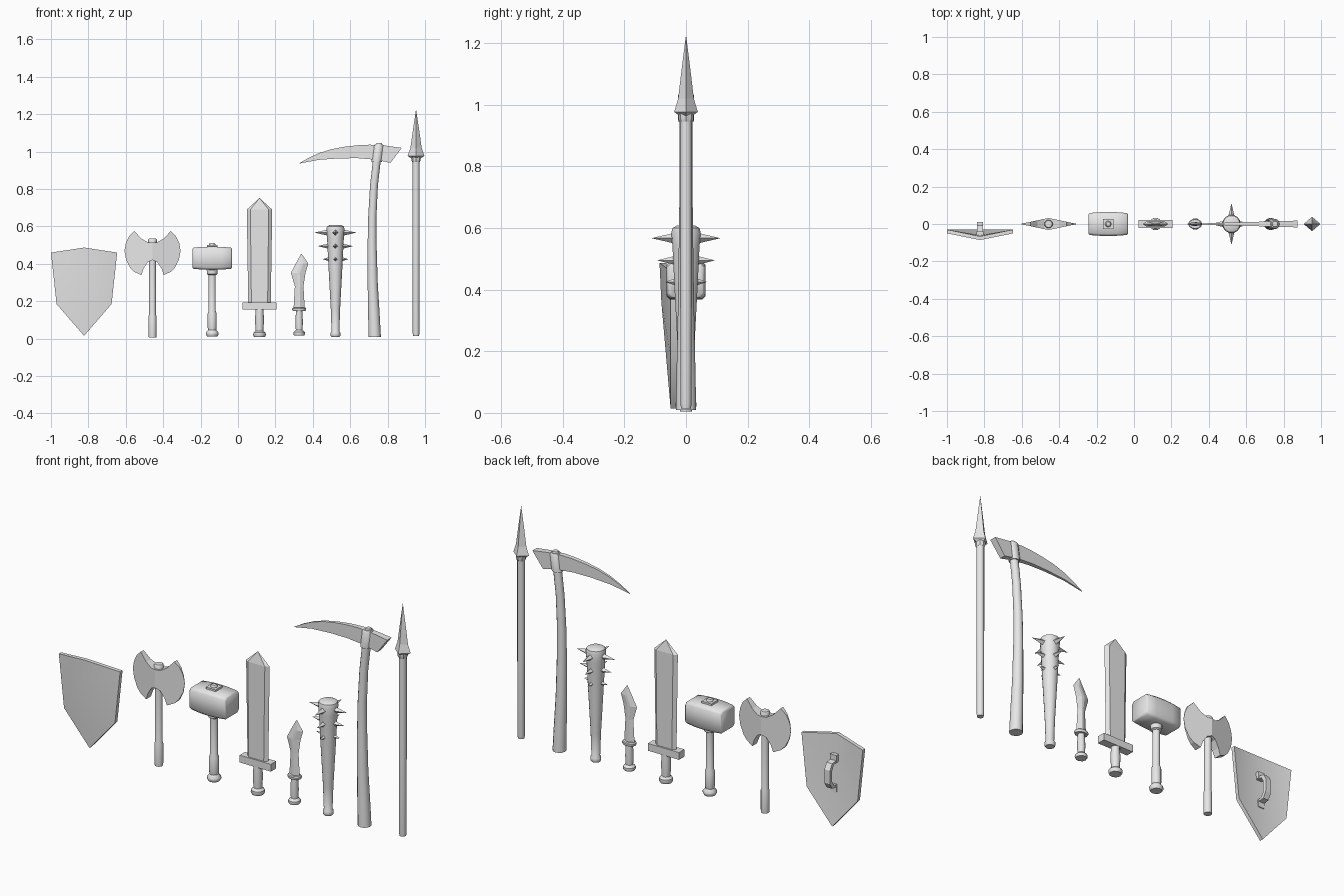
import bpy, bmesh, math
from mathutils import Vector

cube = bpy.data.objects.get("Cube")
if cube:
    bpy.data.objects.remove(cube)

grey = bpy.data.materials.new("plain_grey")
grey.use_nodes = True
grey.diffuse_color = (0.8, 0.8, 0.8, 1)
grey.node_tree.nodes["Principled BSDF"].inputs["Base Color"].default_value = (0.8, 0.8, 0.8, 1)


def finish(name, bm, angle=None):
    """Clean the mesh, link it as a named object, optionally smooth it."""
    bmesh.ops.remove_doubles(bm, verts=bm.verts, dist=0.0002)
    bmesh.ops.recalc_face_normals(bm, faces=bm.faces)
    mesh = bpy.data.meshes.new(name)
    bm.to_mesh(mesh)
    bm.free()
    mesh.materials.append(grey)
    obj = bpy.data.objects.new(name, mesh)
    bpy.context.collection.objects.link(obj)
    if angle:
        bpy.ops.object.select_all(action='DESELECT')
        obj.select_set(True)
        bpy.context.view_layer.objects.active = obj
        bpy.ops.object.shade_smooth_by_angle(angle=math.radians(angle))
    return obj


def loft(name, rings, angle=None):
    """Bridge rings of equal length and cap both ends."""
    bm = bmesh.new()
    rows = [[bm.verts.new(p) for p in ring] for ring in rings]
    n = len(rows[0])
    for a, b in zip(rows, rows[1:]):
        for i in range(n):
            j = (i + 1) % n
            bm.faces.new((a[i], a[j], b[j], b[i]))
    bm.faces.new(rows[0])
    bm.faces.new(rows[-1])
    return finish(name, bm, angle)


def turned(name, profile, sides=12, angle=40, squash=1):
    """Round part from (centre x, radius, z) stations."""
    turns = [2 * math.pi * i / sides for i in range(sides)]
    return loft(name, [[(x + r * math.cos(t), r * squash * math.sin(t), z) for t in turns]
                       for x, r, z in profile], angle)


def turned_at(name, x, profile, **kw):
    return turned(name, [(x, r, z) for r, z in profile], **kw)


def box(name, centre, size):
    bm = bmesh.new()
    bmesh.ops.create_cube(bm, size=1)
    bmesh.ops.scale(bm, vec=size, verts=bm.verts)
    bmesh.ops.translate(bm, vec=centre, verts=bm.verts)
    return finish(name, bm)


def plate(name, outline, thickness, angle=None):
    """Upright plate whose half thickness depends on x."""
    return loft(name, [[(x, s * thickness(x), z) for x, z in outline] for s in (-1, 1)], angle)


def blade(name, stations, flat):
    """Bevelled blade from (z, left, right, half thickness) stations."""
    rings = []
    for z, left, right, t in stations:
        mid, half = (left + right) / 2, (right - left) / 2 * flat
        rings.append([(left, 0, z), (mid - half, -t, z), (mid + half, -t, z),
                      (right, 0, z), (mid + half, t, z), (mid - half, t, z)])
    return loft(name, rings)


# Shield: bulged front, constant thickness
SX = -0.823
rim = [(-0.177, -0.05, 0.46), (0, -0.086, 0.487), (0.177, -0.05, 0.46),
       (0.147, -0.05, 0.185), (0, -0.05, 0.015), (-0.147, -0.05, 0.185)]
bm = bmesh.new()
sheets = []
for off in (0, 0.02):
    edge = [bm.verts.new((SX + x, y + off, z)) for x, y, z in rim]
    boss = bm.verts.new((SX, -0.08 + off, 0.36))
    sheets.append(edge)
    for i in range(6):
        bm.faces.new((edge[i], edge[(i + 1) % 6], boss))
for i in range(6):
    j = (i + 1) % 6
    bm.faces.new((sheets[0][i], sheets[0][j], sheets[1][j], sheets[1][i]))
finish("shield_body", bm, 40)

# Shield handle: arched strap with two feet
arch = [(-0.06, 0.36), (-0.015, 0.355), (0.003, 0.325), (0.003, 0.255), (-0.015, 0.225), (-0.06, 0.22)]
rings = []
for y, z in arch:
    inner = Vector((y, z)).lerp(Vector((-0.06, 0.29)), 0.17)
    rings.append([(SX - 0.016, y + 0.008, z), (SX + 0.016, y + 0.008, z),
                  (SX + 0.016, inner.x, inner.y), (SX - 0.016, inner.x, inner.y)])
loft("shield_handle", rings)
for label, z in (("upper", 0.368), ("lower", 0.212)):
    box("shield_handle_foot_" + label, (SX, -0.051, z), (0.036, 0.022, 0.036))

# Double axe
AX = -0.457
turned_at("axe_handle", AX, [(0.02, 0.005), (0.021, 0.02), (0.021, 0.12), (0.018, 0.13),
                             (0.018, 0.5), (0.023, 0.505), (0.023, 0.53), (0.019, 0.535)])
wing = [(0, 0.515), (0.025, 0.515), (0.06, 0.535), (0.097, 0.575), (0.125, 0.548), (0.143, 0.51),
        (0.15, 0.47), (0.142, 0.425), (0.12, 0.38), (0.097, 0.357), (0.06, 0.34),
        (0.048, 0.375), (0.025, 0.41), (0, 0.42)]
for side, label in ((-1, "right"), (1, "left")):
    plate("axe_blade_" + label, [(AX + side * x, z) for x, z in wing],
          lambda x: 0.032 * (1 - abs(x - AX) / 0.152))

# Hammer
HX = -0.138
turned_at("hammer_handle", HX, [(0.028, 0.012), (0.034, 0.022), (0.034, 0.032), (0.022, 0.047),
                                (0.024, 0.06), (0.024, 0.135), (0.019, 0.148), (0.019, 0.34),
                                (0.028, 0.345), (0.03, 0.38)])
rings = []
for x, s in ((-0.105, 0.84), (-0.099, 0.92), (-0.05, 0.98), (0, 1), (0.05, 0.98), (0.099, 0.92), (0.105, 0.84)):
    hy, hz, c = 0.064 * s, 0.062 * s, 0.012
    corner = [(hy, hz - c), (hy - c, hz), (c - hy, hz), (-hy, hz - c),
              (-hy, c - hz), (c - hy, -hz), (hy - c, -hz), (hy, c - hz)]
    rings.append([(HX + x, y, 0.43 + z) for y, z in corner])
loft("hammer_head", rings, 50)
box("hammer_cap", (HX, 0, 0.493), (0.056, 0.056, 0.016))
turned_at("hammer_peg", HX, [(0.017, 0.49), (0.017, 0.506), (0.012, 0.512)], sides=8)

# Broad sword
WX = 0.115
blade("sword_blade", [(0.18, WX - 0.06, WX + 0.06, 0.014), (0.69, WX - 0.068, WX + 0.068, 0.013),
                      (0.752, WX, WX, 0)], 0.72)
box("sword_guard", (WX, 0, 0.175), (0.18, 0.044, 0.038))
turned_at("sword_grip", WX, [(0.03, 0.01), (0.034, 0.017), (0.033, 0.032), (0.021, 0.042),
                             (0.024, 0.1), (0.021, 0.16)], sides=10)

# Dagger with a leaf-shaped blade
DX = 0.327
blade("dagger_blade", [(0.16, DX - 0.03, DX + 0.03, 0.012), (0.28, DX - 0.023, DX + 0.023, 0.011),
                       (0.352, DX - 0.044, DX + 0.034, 0.01), (0.402, DX - 0.018, DX + 0.049, 0.008),
                       (0.455, DX + 0.012, DX + 0.012, 0)], 0.2)
turned_at("dagger_guard", DX, [(0.034, 0.149), (0.037, 0.153), (0.037, 0.162), (0.032, 0.166)], squash=0.75)
turned_at("dagger_grip", DX, [(0.028, 0.018), (0.031, 0.024), (0.03, 0.035), (0.018, 0.046),
                              (0.02, 0.09), (0.017, 0.15)], sides=10)

# Spiked club
CX = 0.521
turned_at("club_body", CX, [(0.022, 0.01), (0.026, 0.015), (0.026, 0.032), (0.021, 0.04),
                            (0.025, 0.16), (0.037, 0.38), (0.045, 0.54), (0.049, 0.585),
                            (0.045, 0.6), (0.03, 0.608)], sides=14)
for row, (z, reach) in enumerate(((0.567, 0.112), (0.495, 0.094), (0.425, 0.068))):
    for k in range(4):
        out = Vector((math.cos(k * math.pi / 2), math.sin(k * math.pi / 2), 0))
        across = Vector((-out.y, out.x, 0))
        up = Vector((0, 0, 1))
        base = Vector((CX, 0, z)) + out * 0.03
        w = 0.019 - row * 0.003
        tip = Vector((CX, 0, z)) + out * reach
        loft("club_spike", [[base + d * w for d in (across, up, -across, -up)], [tip] * 4])

# Scythe: gently bowed shaft and curved blade
turned("scythe_shaft", [(0.731, 0.033, 0.01), (0.727, 0.031, 0.12), (0.72, 0.027, 0.3), (0.717, 0.024, 0.5),
                        (0.718, 0.022, 0.65), (0.727, 0.021, 0.82), (0.742, 0.021, 0.95),
                        (0.753, 0.02, 1.03), (0.754, 0.014, 1.045)])
plate("scythe_blade", [(0.323, 0.935), (0.38, 0.968), (0.436, 0.993), (0.5, 1.013), (0.57, 1.026),
                       (0.64, 1.034), (0.705, 1.037), (0.79, 1.032), (0.875, 1.02), (0.815, 0.94),
                       (0.735, 0.957), (0.64, 0.965), (0.543, 0.964), (0.43, 0.956)],
      lambda x: 0.002 + 0.016 * (x - 0.323) / 0.55)
turned("scythe_socket", [(0.741, 0.028, 0.945), (0.752, 0.028, 1.03), (0.753, 0.022, 1.038)], sides=10)

# Spear
PX = 0.952
turned_at("spear_shaft", PX, [(0.016, 0.015), (0.018, 0.03), (0.019, 0.5), (0.019, 0.97)])
turned_at("spear_collar", PX, [(0.021, 0.945), (0.025, 0.955), (0.025, 0.98)], sides=8)
turned_at("spear_head", PX, [(0.024, 0.963), (0.045, 0.977), (0.03, 1.02), (0.016, 1.12), (0, 1.227)],
          sides=4, angle=None, squash=0.85)
